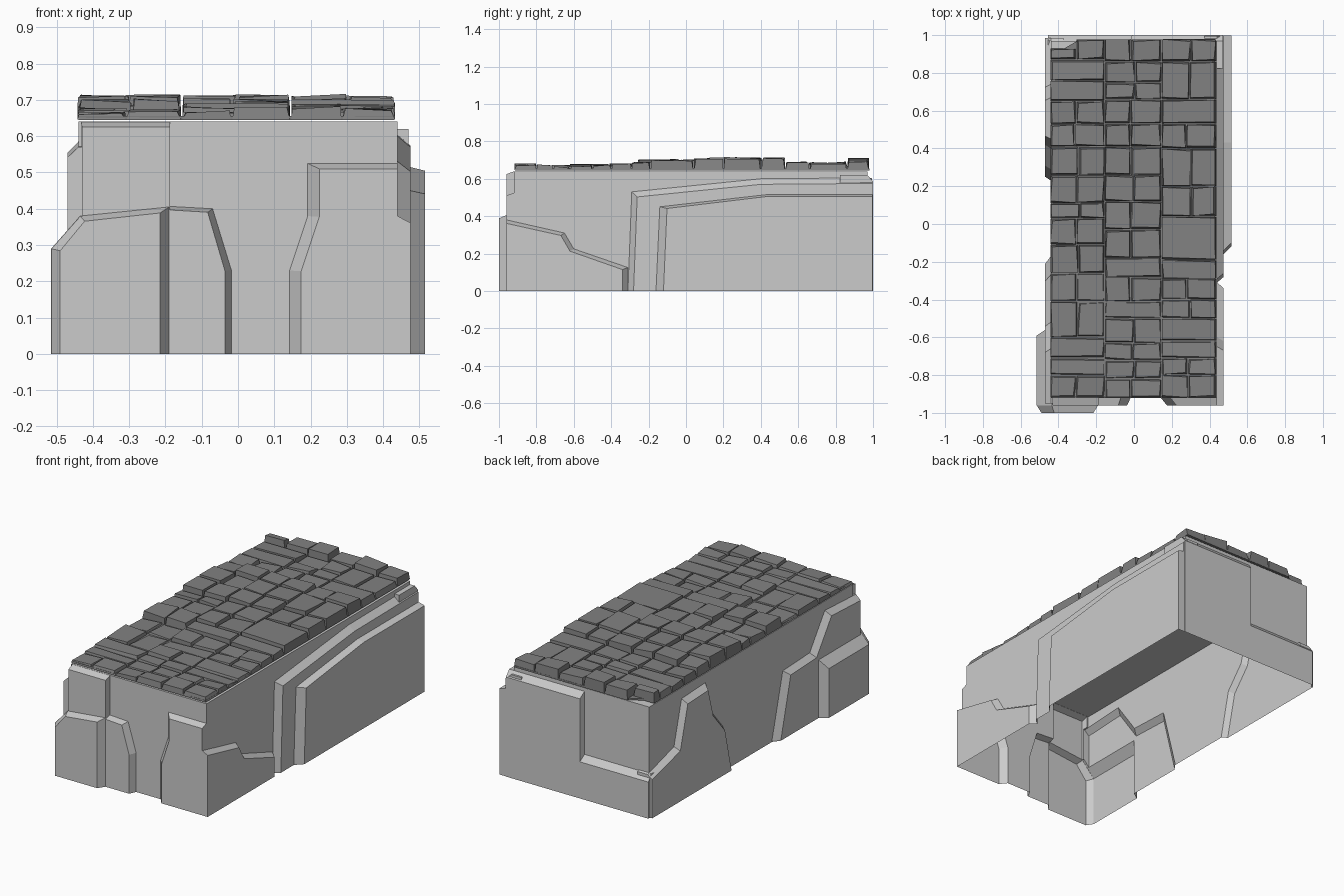
import bpy
import bmesh
import random
from mathutils import Vector

random.seed(4)
if "Cube" in bpy.data.objects:
    bpy.data.objects.remove(bpy.data.objects["Cube"])


def material(name, grey):
    mat = bpy.data.materials.new(name)
    mat.use_nodes = True
    colour = (grey, grey, grey, 1)
    mat.diffuse_color = colour
    mat.node_tree.nodes["Principled BSDF"].inputs["Base Color"].default_value = colour
    return mat


rock_grey = material("light rock grey", 0.6)
paving_grey = material("dark paving grey", 0.22)


def make_object(name, bm, mat):
    bmesh.ops.recalc_face_normals(bm, faces=bm.faces)
    mesh = bpy.data.meshes.new(name)
    bm.to_mesh(mesh)
    bm.free()
    mesh.materials.append(mat)
    obj = bpy.data.objects.new(name, mesh)
    bpy.context.collection.objects.link(obj)
    return obj


def loft(bm, rings):
    """Closed solid through rings with equal point counts."""
    loops = [[bm.verts.new(p) for p in ring] for ring in rings]
    for a, b in zip(loops, loops[1:]):
        for i in range(len(a)):
            j = (i + 1) % len(a)
            bm.faces.new((a[i], a[j], b[j], b[i]))
    bm.faces.new(loops[0])
    bm.faces.new(loops[-1])


def rect(x0, x1, y0, y1, z):
    return [(x0, y0, z), (x1, y0, z), (x1, y1, z), (x0, y1, z)]


def bevelled(outline, side, top):
    """Move an open outline inward to give the smaller outer face of a slab."""
    sign = 1 if outline[0].x < outline[-1].x else -1
    normals = []
    for p, q in zip(outline, outline[1:]):
        d = (q - p).normalized()
        normals.append(Vector((d.y, -d.x)) * sign)
    result = []
    for p, n, m in zip(outline, normals[:1] + normals, normals + normals[-1:]):
        mitre = (n + m) / (1 + n.dot(m))
        result.append(Vector((p.x + mitre.x * side, p.y + mitre.y * top)))
    return result


def add_slab(name, axis, wall, reach, bevel, outline, square_end=True):
    """Fuse a raised slab onto a wall; outline is in hundredths along the wall and up."""
    base = [Vector(p) / 100 for p in outline]
    base = [Vector((base[0].x, -.05))] + base + [Vector((base[-1].x, -.05))]
    if len(base) > 4:
        base[0].x, base[1].y = base[1].x, max(base[1].y, .01)
    face = bevelled(base, *bevel)
    if square_end:
        for p in face[-2:]:
            p.x = base[-1].x
    rings = [[(d, u, z) if axis == "x" else (u, d, z) for u, z in ring]
             for ring, d in ((base, wall * .85), (base, wall), (face, reach))]
    bm = bmesh.new()
    loft(bm, rings)
    slab = make_object(name, bm, rock_grey)
    mod = body.modifiers.new("fuse", "BOOLEAN")
    mod.operation = "UNION"
    mod.solver = "EXACT"
    mod.object = slab
    bpy.ops.object.modifier_apply(modifier=mod.name)
    bpy.data.objects.remove(slab)


# Main rock block
bm = bmesh.new()
loft(bm, [rect(-.44, .44, -.92, .97, z) for z in (-.1, .64)])
body = make_object("rock_body", bm, rock_grey)
bpy.context.view_layer.objects.active = body

# Front slabs
add_slab("front_corner_pillar", "y", -.96, -1, (.025, .015),
         [(-51.5, 29), (-43.5, 38), (-19, 40.5)], False)
add_slab("front_low_slab", "y", -.92, -.96, (.018, .01),
         [(-25, 41), (-7, 40), (-1.8, 23)], False)
add_slab("front_tall_slab", "y", -.92, -.96, (.002, .014),
         [(-43.2, 63.9), (-18.8, 63.9)])
add_slab("front_side_slab", "y", -.92, -.96, (.032, .015),
         [(14.2, 23), (19.2, 38), (19.2, 52.5), (43.9, 52.5)])

# Slabs on the left wall, stepping outward
add_slab("left_low_slab", "x", .44, .475, (.03, .015),
         [(-31, 12.5), (-60, 22.5), (-65, 31), (-96, 38)])
add_slab("left_middle_slab", "x", .44, .475, (.03, .03),
         [(-31, 1), (-29, 53), (40, 60), (99.5, 60.5)])
add_slab("left_outer_slab", "x", .475, .515, (.04, .01),
         [(-16, 1), (-14, 45), (43, 51.5), (99.8, 51.5)])

# Slabs on the back wall
add_slab("back_tall_slab", "y", .97, 1, (.01, .035), [(-2, 62), (47, 62)])
add_slab("back_low_slab", "y", .97, 1, (.02, .035), [(30, 25), (-45.5, 25)])

# Slabs on the right wall
add_slab("right_rear_slab", "x", -.44, -.47, (.02, .03),
         [(23, 1), (29, 27), (40, 40), (45, 58.5), (67, 57.5), (74, 32), (98.5, 25)])
add_slab("right_front_slab", "x", -.44, -.47, (.04, .03),
         [(-17, 1), (-27, 38), (-52, 39), (-66, 58.5), (-95, 57)])
add_slab("right_corner_pillar", "x", -.44, -.515, (.05, .085),
         [(-54, 37.5), (-96.2, 37.5)])

# Trim the fused block to an open-bottomed shell
bm = bmesh.new()
bm.from_mesh(body.data)
bmesh.ops.bisect_plane(bm, geom=bm.verts[:] + bm.edges[:] + bm.faces[:], dist=1e-5,
                       plane_co=(0, 0, 0), plane_no=(0, 0, 1), clear_inner=True)
bm.to_mesh(body.data)
bm.free()

# Thin bed under the paving, with one clipped corner
corners = [(-.44, -.915), (.43, -.915), (.43, .98), (-.29, .975), (-.44, .89)]
bm = bmesh.new()
loft(bm, [[(x, y, z) for x, y in corners] for z in (.645, .655)])
make_object("paving_bed", bm, paving_grey)


def top_height(y):
    """Paving is highest in the middle and at the rear edge."""
    if y < -.25:
        return .67
    if y < .1:
        return .692
    if y < .55:
        return .705
    return .70 if y > .88 else .682


def add_stone(bm, x0, x1, y0, y1):
    top = top_height((y0 + y1) / 2) + random.uniform(-.008, .008)
    gap, taper = .002, .008
    low = rect(x0 + gap, x1 - gap, y0 + gap, y1 - gap, .646)
    high = []
    for x, y, z in rect(x0 + taper, x1 - taper, y0 + taper, y1 - taper, top):
        skew = random.uniform(-.006, .006)
        high.append((x + skew, y - skew, z + random.uniform(-.005, .005)))
    loft(bm, [low, high])


def lay_lane(bm, x0, x1, joints, pattern):
    """One lane of courses: W is a wide stone, S a split pair."""
    for y0, y1, kind in zip(joints, joints[1:], pattern):
        y0, y1 = y0 / 100, y1 / 100
        if kind == "W":
            add_stone(bm, x0, x1, y0, y1)
        else:
            middle = (x0 + x1) / 2 + random.uniform(-.015, .015)
            rear = .93 if x0 < -.4 and y1 > .95 else y1
            add_stone(bm, x0, middle, y0, rear)
            add_stone(bm, middle, x1, y0, y1)


# Paving stones in three lanes
bm = bmesh.new()
lay_lane(bm, -.445, -.155,
         (-92, -80, -71, -60, -41, -26, -11, 3, 11, 26, 41, 53, 65, 76, 87, 98),
         "SWWSSSSSSSSSWWS")
lay_lane(bm, -.155, .145,
         (-92, -82, -72, -63, -50, -41, -28, -18, -3, 12, 26, 41, 53, 66, 75, 86, 98),
         "SSSSWSWSSSSSSSSS")
lay_lane(bm, .145, .435,
         (-92, -80, -71, -62, -50, -40, -29, -19, 4, 20, 40, 53, 66, 86, 98),
         "SSWWSSWWSSSWSS")
make_object("paving_stones", bm, paving_grey)
